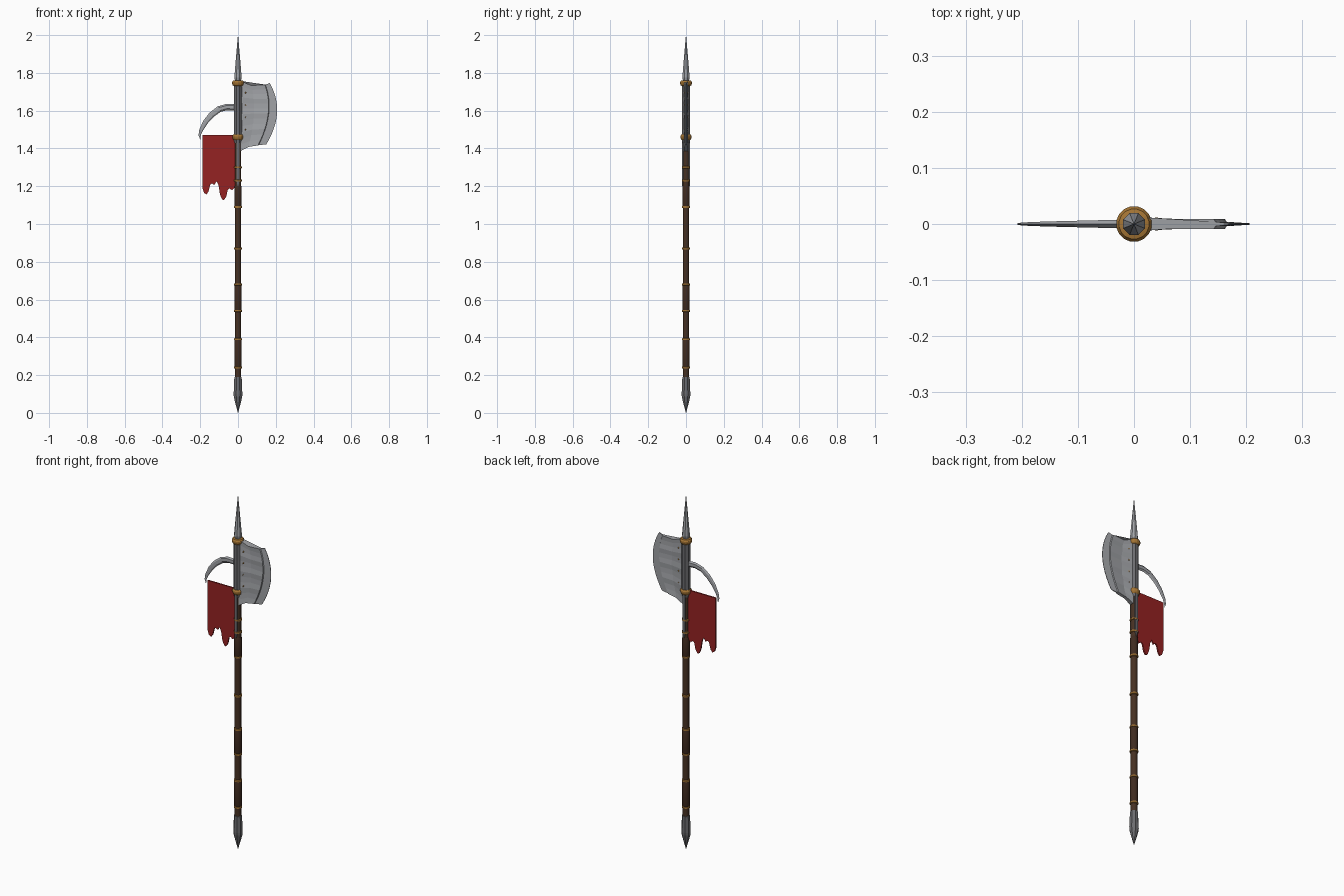
import bpy, bmesh, math
from mathutils import Vector

if "Cube" in bpy.data.objects:
    bpy.data.objects.remove(bpy.data.objects["Cube"])


def mat(name, c):
    m = bpy.data.materials.new(name)
    m.diffuse_color = (*c, 1)
    m.use_nodes = True
    m.node_tree.nodes["Principled BSDF"].inputs["Base Color"].default_value = m.diffuse_color
    return m


STEEL = mat("steel", (0.36, 0.37, 0.39))
DARK = mat("dark steel", (0.15, 0.15, 0.16))
WOOD = mat("dark wood", (0.062, 0.030, 0.016))
WRAP = mat("leather wrap", (0.050, 0.024, 0.014))
GOLD = mat("brass", (0.38, 0.18, 0.035))
RED = mat("red cloth", (0.30, 0.016, 0.016))


def finish(name, bm, material, smooth=None):
    bmesh.ops.recalc_face_normals(bm, faces=bm.faces)
    me = bpy.data.meshes.new(name)
    bm.to_mesh(me)
    bm.free()
    me.materials.append(material)
    ob = bpy.data.objects.new(name, me)
    bpy.context.collection.objects.link(ob)
    if smooth:
        bpy.context.view_layer.objects.active = ob
        ob.select_set(True)
        bpy.ops.object.shade_smooth_by_angle(angle=math.radians(smooth))
        ob.select_set(False)
    return ob


def skin(bm, rings):
    # bridge equal-sized vertex rings and cap both ends
    vs = [[bm.verts.new(p) for p in r] for r in rings]
    n = len(vs[0])
    for a, b in zip(vs, vs[1:]):
        for i in range(n):
            bm.faces.new((a[i], a[(i + 1) % n], b[(i + 1) % n], b[i]))
    bm.faces.new(vs[0])
    bm.faces.new(vs[-1])


def lathe(name, profile, material, sides=12, smooth=None):
    bm = bmesh.new()
    skin(bm, [[(r * math.cos(math.tau * (i + .5) / sides),
                r * math.sin(math.tau * (i + .5) / sides), z)
               for i in range(sides)] for r, z in profile])
    return finish(name, bm, material, smooth)


# shaft, leather grips and brass rings
lathe("shaft", [(0.017, 0.15), (0.017, 1.76)], WOOD, 12, 35)
for a, b in ((0.24, 0.39), (0.54, 0.68), (1.09, 1.20)):
    lathe("grip_wrap", [(0.018, a), (0.0205, a + .008), (0.0205, b - .008), (0.018, b)], WRAP, 12, 35)
for z in (0.24, 0.39, 0.54, 0.68, 0.87, 1.09, 1.23, 1.30):
    lathe("shaft_ring", [(0.017, z - .006), (0.022, z - .004), (0.022, z + .004), (0.017, z + .006)], GOLD, 12)

# pointed butt cap
lathe("butt_spike", [(0.0006, 0), (0.015, 0.05), (0.024, 0.085), (0.025, 0.10),
                     (0.021, 0.19), (0.016, 0.191)], DARK, 8)

# head socket, collars and top spike
lathe("head_socket", [(0.020, 1.43), (0.024, 1.45), (0.024, 1.745), (0.02, 1.75)], DARK, 8)
for z, r in ((1.46, 0.030), (1.745, 0.032)):
    lathe("collar", [(0.022, z - .016), (r - .003, z - .010), (r, z - .002), (r, z + .006),
                     (r - .005, z + .014), (0.018, z + .016)], GOLD, 16)
lathe("top_spike", [(0.016, 1.755), (0.021, 1.775), (0.018, 1.81), (0.010, 1.90), (0.0006, 2.0)], STEEL, 8)

# langets running down the shaft from the socket, with rivets
for s in (-1, 1):
    bm = bmesh.new()
    skin(bm, [[(x * w, s * y, z) for x, y in ((-1, .014), (1, .014), (1, .0205), (-1, .0205))]
              for w, z in ((.002, 1.20), (.008, 1.23), (.008, 1.45))])
    finish("langet", bm, DARK)

# axe blade: columns from root to edge, each a parabola through low, middle and high points
cols = [((.012, 1.385), (.015, 1.58), (.015, 1.757), .012),
        ((.055, 1.408), (.085, 1.585), (.07, 1.733), .006),
        ((.106, 1.417), (.160, 1.585), (.142, 1.737), .009),
        ((.109, 1.417), (.163, 1.585), (.145, 1.738), .004),
        ((.150, 1.422), (.207, 1.590), (.168, 1.746), .0012)]
ROWS = 12
bm = bmesh.new()
rings = []
for j in range(ROWS + 1):
    t = j / ROWS
    k = ((1 - t) * (1 - 2 * t), 4 * t * (1 - t), t * (2 * t - 1))
    front, back = [], []
    for c, (lo, mi, hi, th) in enumerate(cols):
        x, z = (k[0] * lo[i] + k[1] * mi[i] + k[2] * hi[i] for i in (0, 1))
        if c == 1:  # fan of hammered ridges
            th = .0085 if j % 3 == 0 else .004
        front.append((x, -th, z))
        back.append((x, th, z))
    rings.append(front + back[::-1])
skin(bm, rings)
finish("axe_blade", bm, STEEL)

# brass studs at the blade root, both sides
for z in (1.50, 1.565, 1.63, 1.695):
    bm = bmesh.new()
    bmesh.ops.create_icosphere(bm, subdivisions=1, radius=0.007)
    for v in bm.verts:
        v.co = Vector((v.co.x + .04, v.co.y * 2, v.co.z + z))
    finish("blade_stud", bm, GOLD)

# curved back hook, tapering along its path
path = [(-.015, 1.618, .017), (-.06, 1.619, .017), (-.10, 1.608, .0165), (-.14, 1.578, .0155),
        (-.172, 1.540, .0135), (-.196, 1.496, .0095), (-.203, 1.47, .006), (-.200, 1.447, .0007)]
bm = bmesh.new()
rings = []
for i, (x, z, h) in enumerate(path):
    a, b = path[max(i - 1, 0)], path[min(i + 1, len(path) - 1)]
    d = Vector((b[0] - a[0], 0, b[1] - a[1])).normalized()
    n = Vector((d.z, 0, -d.x))
    y = .009 - .0083 * i / (len(path) - 1)
    p = Vector((x, 0, z))
    rings.append([p + n * h * math.cos(q) + Vector((0, y * math.sin(q), 0))
                  for q in (math.tau * s / 6 for s in range(6))])
skin(bm, rings)
finish("back_hook", bm, STEEL)

# torn banner
outline = [(-.012, 1.47), (-.188, 1.47), (-.188, 1.19), (-.180, 1.165), (-.167, 1.156), (-.156, 1.172),
           (-.147, 1.208), (-.138, 1.216), (-.126, 1.206), (-.113, 1.226), (-.103, 1.205),
           (-.095, 1.155), (-.084, 1.130), (-.074, 1.127), (-.062, 1.145), (-.055, 1.180),
           (-.045, 1.190), (-.032, 1.178), (-.018, 1.192), (-.012, 1.22)]
bm = bmesh.new()
skin(bm, [[(x, y, z) for x, z in outline] for y in (-.004, .004)])
finish("banner", bm, RED)
